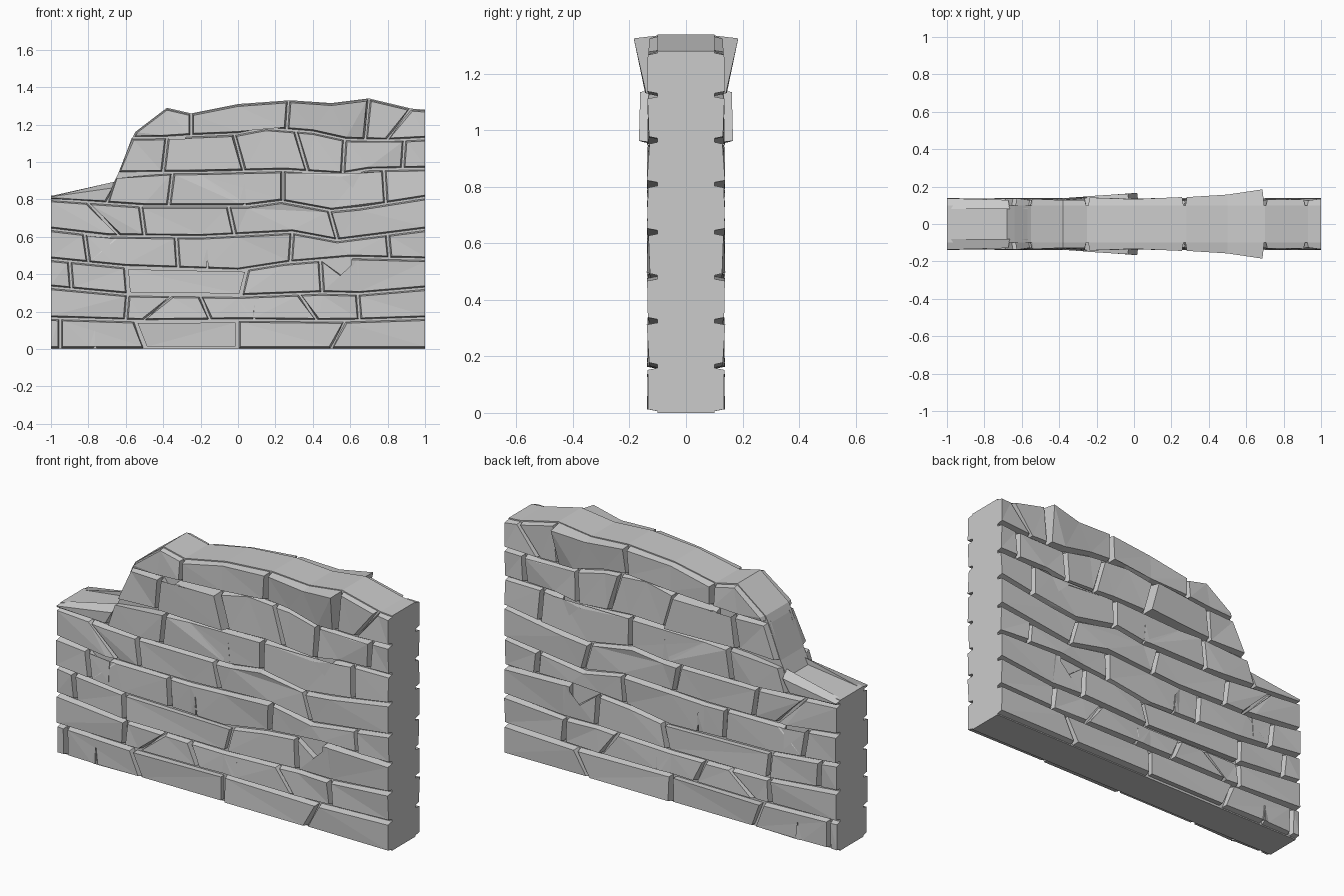
import bpy, bmesh, random

if "Cube" in bpy.data.objects:
    bpy.data.objects.remove(bpy.data.objects["Cube"])

random.seed(4)
CORE, FACE, GAP = 0.10, 0.132, 0.013   # mortar half depth, stone face depth, half joint width


def height(line, x):
    """Height of a bed line at x."""
    for (x0, z0), (x1, z1) in zip(line, line[1:]):
        if x <= x1:
            return z0 + (z1 - z0) * (x - x0) / (x1 - x0)
    return line[-1][1]


def add_object(name, bm):
    bmesh.ops.recalc_face_normals(bm, faces=bm.faces[:])
    mesh = bpy.data.meshes.new(name)
    bm.to_mesh(mesh)
    bm.free()
    ob = bpy.data.objects.new(name, mesh)
    bpy.context.collection.objects.link(ob)
    return ob


def edge(line, other, xa, xb, inset, sign, cracks):
    """One long edge of a stone, left to right, with narrow cracks cut in."""
    def pt(x):
        z = height(line, x)
        return (x, z + sign * min(inset, abs(height(other, x) - z) * 0.3))
    cuts = [(x, d) for x, d in cracks if xa < x < xb and d * sign > 0]
    xs = [xa] + [x for x, z in line if xa + 0.04 < x < xb - 0.04
                 and all(abs(x - c[0]) > 0.03 for c in cuts)] + [xb]
    pts = [pt(x) for x in xs]
    for x, d in cuts:
        w = 0.002 + inset * 0.9
        pts += [pt(x - w), (x + 0.015 * sign, height(line, x) + d + sign * inset), pt(x + w)]
        pts += [pt(x + w * 0.4 + 0.02)]
    return sorted(pts) if not cuts else sorted(pts, key=lambda p: p[0])


def course(name, bottom, top, joints, cracks=(), bulge={}):
    """A row of chamfered stones on the front, mirrored to the back."""
    bm = bmesh.new()
    for i, (a, b) in enumerate(zip(joints, joints[1:])):
        rings = []
        for inset, depth in ((0.002, 0.08), (GAP, FACE)):
            ia = 0 if a[0] <= -1 else inset
            ib = 0 if b[0] >= 1 else inset
            low = edge(bottom, top, a[0] + ia, b[0] - ib, inset, 1, cracks)
            high = edge(top, bottom, a[1] + ia, b[1] - ib, inset, -1, cracks)
            ring = []
            for pts, v in ((low, 0), (high[::-1], 1)):
                for x, z in pts:
                    y = depth
                    if depth == FACE:
                        y += random.uniform(-0.006, 0.007)
                        left, right, foot = bulge.get(i, (0, 0, 0))
                        u = (x - a[v]) / (b[v] - a[v])
                        y += (left + (right - left) * u) * (1 if v else foot)
                    ring.append((x, -y, z))
            rings.append(ring)
        # the two rings share the same layout, so bridge them point by point
        n = min(len(r) for r in rings)
        if len(rings[0]) != len(rings[1]):
            f = rings[1]
            rings[0] = [(x, -0.08, z) for x, y, z in f]
            n = len(f)
        back, front = [[bm.verts.new(p) for p in r] for r in rings]
        for k in range(n):
            j = (k + 1) % n
            bm.faces.new((back[k], back[j], front[j], front[k]))
        bm.faces.new(back[::-1])
        bmesh.ops.triangulate(bm, faces=[bm.faces.new(front)])
    ob = add_object(name, bm)
    mod = ob.modifiers.new("back_side", 'MIRROR')
    mod.use_axis = (False, True, False)
    mod.use_mirror_merge = False


# Bed lines between the courses, then the broken top
b0 = [(-1, 0), (1, 0)]
b1 = [(-1, .165), (-.5, .15), (0, .155), (.55, .15), (1, .165)]
b2 = [(-1, .33), (-.57, .29), (0, .283), (.45, .30), (.65, .295), (1, .325)]
b3 = [(-1, .48), (-.6, .44), (0, .42), (.25, .46), (.43, .475), (.6, .49), (1, .48)]
b4 = [(-1, .64), (-.7, .605), (-.2, .6), (0, .61), (.29, .625), (.53, .58), (1, .64)]
b5 = [(-1, .80), (-.72, .78), (-.5, .765), (.05, .765), (.23, .79), (.5, .74),
      (.65, .755), (1, .81)]
b6 = [(-1, .82), (-.68, .86), (-.64, .94), (-.2, .945), (.25, .955), (.55, .935),
      (.7, .96), (1, .965)]
b7 = [(-.57, 1.13), (-.4, 1.13), (-.25, 1.14), (0, 1.15), (.15, 1.18), (.4, 1.16),
      (.58, 1.12), (.8, 1.115), (1, 1.125)]
crest = [(-.55, 1.16), (-.38, 1.29), (-.25, 1.26), (0, 1.31), (.28, 1.33),
         (.5, 1.315), (.7, 1.34), (.93, 1.285), (1, 1.28)]
L, R = (-1, -1), (1, 1)

# Mortar core filling the whole outline
outline = [(-1, 0), (1, 0)] + crest[::-1] + [(-.57, 1.12), (-.64, .94), (-.68, .86), (-1, .82)]
bm = bmesh.new()
face = bm.faces.new([bm.verts.new((x, -CORE, z)) for x, z in outline])
new = bmesh.ops.extrude_face_region(bm, geom=[face])["geom"]
bmesh.ops.translate(bm, vec=(0, 2 * CORE, 0),
                    verts=[g for g in new if isinstance(g, bmesh.types.BMVert)])
add_object("mortar_core", bm)

# Stone courses from the ground up
course("course_1", b0, b1, [L, (-.95, -.95), (-.5, -.55), (0, 0), (.5, .57), R],
       [(-.78, .09)])
course("course_2", b1, b2, [L, (-.6, -.59), (-.5, -.36), (-.15, -.2), (.42, .33),
       (.65, .64), R], [(.07, .08)])
course("course_3", b2, b3, [L, (-.89, -.9), (-.59, -.6), (.02, .05), (.45, .44), R],
       [(.62, -.13)])
course("course_4", b3, b4, [L, (-.8, -.82), (-.32, -.33), (.28, .29), (.81, .8), R],
       [(-.18, .1), (-.67, -.11)])
course("course_5", b4, b5, [L, (-.64, -.8), (-.5, -.52), (-.02, -.05), (.53, .49), R])
course("course_6", b5, b6, [L, (-.7, -.66), (-.37, -.35), (.24, .24), (.79, .78), R],
       [(.02, .11), (.67, -.12)])
course("course_7", b6, b7, [(-.64, -.57), (-.4, -.38), (.03, -.02), (.37, .31),
       (.56, .57), (.88, .89), R], [(-.27, -.13)], {1: (0, .03, 1)})
course("course_8", b7, crest, [(-.56, -.55), (-.25, -.25), (.26, .27), (.68, .7),
       (.8, .92), R], (), {1: (.004, .008, .5), 2: (.005, .05, .2)})
